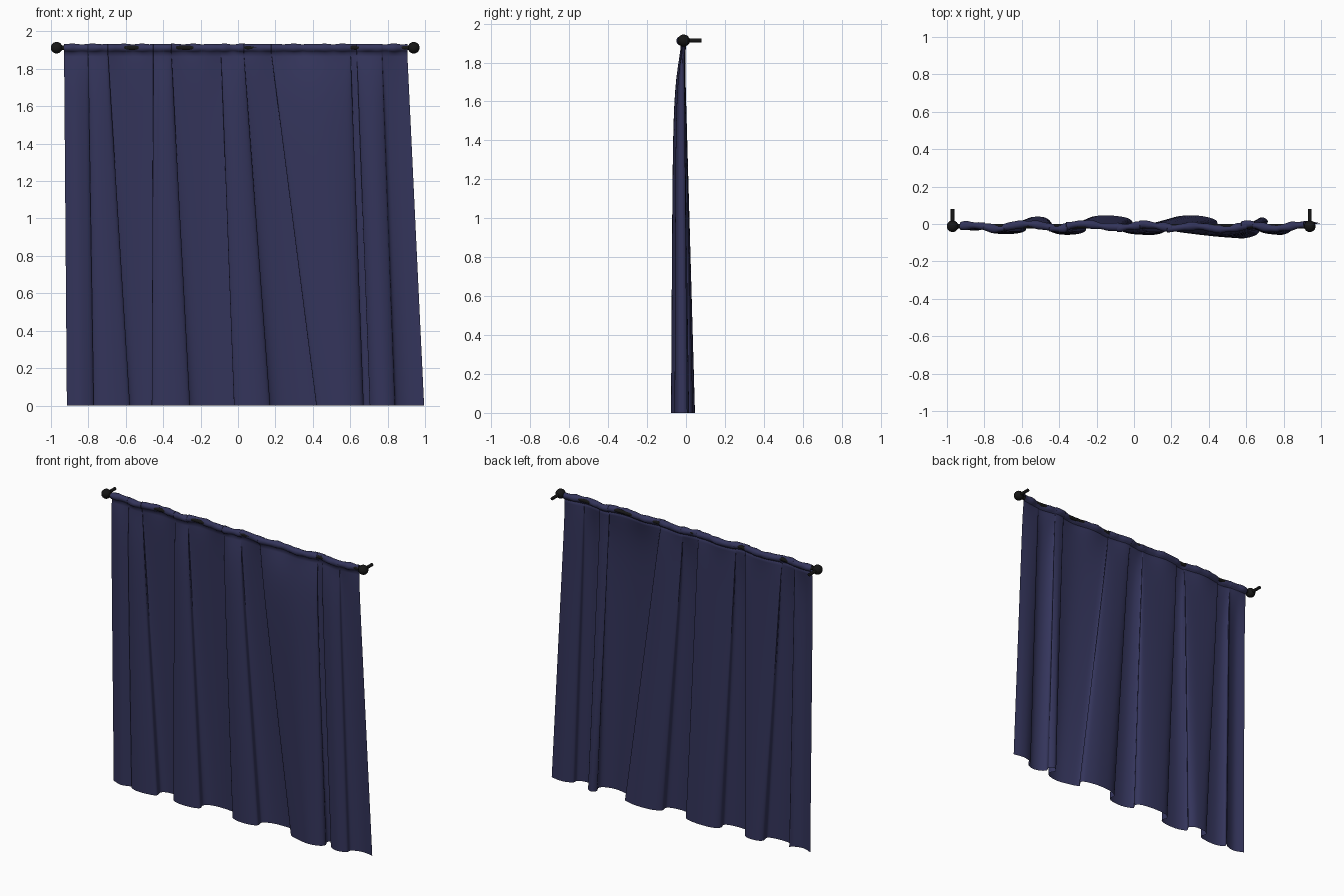
import bpy, bmesh, math
from mathutils import Vector

if "Cube" in bpy.data.objects:
    bpy.data.objects.remove(bpy.data.objects["Cube"])

ROD_Y, ROD_Z = -0.012, 1.913
HEM_Z = 1.886


def material(name, rgb):
    m = bpy.data.materials.new(name)
    m.diffuse_color = (*rgb, 1)
    m.use_nodes = True
    m.node_tree.nodes["Principled BSDF"].inputs["Base Color"].default_value = m.diffuse_color
    return m


navy = material("navy_cloth", (0.034, 0.035, 0.105))
black = material("black_metal", (0.008, 0.008, 0.008))

# Fold line along the floor (x, y), seen from above
folds = [(-.915, -.012), (-.85, -.035), (-.79, -.022), (-.765, -.003), (-.77, -.03),
         (-.72, -.052), (-.64, -.052), (-.58, -.035), (-.585, .012), (-.55, .036),
         (-.48, .036), (-.445, .008), (-.46, -.03), (-.40, -.055), (-.31, -.055),
         (-.258, -.035), (-.265, .01), (-.22, .040), (-.12, .045), (-.03, .03),
         (-.005, 0), (-.02, -.03), (.04, -.056), (.12, -.056), (.17, -.035),
         (.17, .01), (.23, .04), (.34, .045), (.43, .025), (.445, -.005),
         (.42, -.038), (.50, -.065), (.58, -.077), (.65, -.06), (.672, -.03),
         (.655, .01), (.68, .036), (.715, .018), (.705, -.02), (.74, -.05),
         (.79, -.058), (.835, -.04), (.845, -.008), (.89, .012), (.94, .015), (.995, .004)]

# Where floor positions end up at the rod (x floor, x rod)
lean = [(-.915, -.93), (-.77, -.80), (-.58, -.70), (-.45, -.43), (-.26, -.36),
        (-.02, -.09), (.17, .03), (.44, .19), (.67, .60), (.72, .65), (.84, .77), (.995, .905)]


def rod_x(x):
    for (a, ta), (b, tb) in zip(lean, lean[1:]):
        if x <= b or b == lean[-1][0]:
            return ta + (tb - ta) * (x - a) / (b - a)


def smooth_path(pts, n):
    p = [Vector(q) for q in pts]
    p = [2 * p[0] - p[1]] + p + [2 * p[-1] - p[-2]]
    out = []
    for i in range(1, len(p) - 2):
        a, b, c, d = p[i - 1:i + 3]
        for k in range(n):
            t = k / n
            out.append(0.5 * (2 * b + (c - a) * t + (2 * a - 5 * b + 4 * c - d) * t * t
                              + (3 * b - a - 3 * c + d) * t ** 3))
    return out + [p[-2]]


# Curtain: rod pocket wrapping the rod, then the hanging cloth
def curtain_column(x, y):
    xt = rod_x(x)
    wave = math.sin(xt * 47) + 0.6 * math.sin(xt * 83 + 1)
    cy = ROD_Y + 0.008 * math.sin(xt * 21 + 1) + 0.1 * y
    ry, rz = 0.020 + 0.003 * wave, 0.021 + 0.0016 * math.sin(xt * 70) + 0.001 * wave
    col = []
    for k in range(13):
        a = -math.pi / 2 + 2 * math.pi * k / 12
        z = ROD_Z - 0.001 + rz * math.sin(a)
        if k in (0, 12):
            z = HEM_Z
        col.append((xt, cy + ry * math.cos(a), z))
    for k in range(1, 21):
        t = (k / 20) ** 1.5
        gain = 0.25 + 0.45 * (1 - math.exp(-10 * t)) + 0.3 * t if y < 0 else 0.1 + 0.9 * t
        blend = math.exp(-25 * t)
        yy = y * gain + ROD_Y * (1 - t)
        col.append((xt + (x - xt) * t, cy * blend + yy * (1 - blend), HEM_Z * (1 - t)))
    return col


bm = bmesh.new()
cols = [[bm.verts.new(c) for c in curtain_column(p.x, p.y)] for p in smooth_path(folds, 6)]
for a, b in zip(cols, cols[1:]):
    for i in range(len(a) - 1):
        bm.faces.new((a[i], a[i + 1], b[i + 1], b[i]))
me = bpy.data.meshes.new("curtain")
bm.to_mesh(me)
bm.free()
me.materials.append(navy)
me.shade_smooth()
bpy.context.collection.objects.link(bpy.data.objects.new("curtain", me))


# Metal hardware
def finish(name):
    o = bpy.context.object
    o.name = name
    o.data.materials.append(black)
    bpy.ops.object.shade_smooth_by_angle(angle=math.radians(40))


def cylinder(name, start, end, r):
    s, e = Vector(start), Vector(end)
    bpy.ops.mesh.primitive_cylinder_add(vertices=20, radius=r, depth=(e - s).length,
                                        location=(s + e) / 2,
                                        rotation=(e - s).to_track_quat('Z', 'Y').to_euler())
    finish(name)


cylinder("curtain_rod", (-.97, ROD_Y, ROD_Z), (.94, ROD_Y, ROD_Z), 0.012)
for side, x in (("left", -.97), ("right", .94)):
    bpy.ops.mesh.primitive_uv_sphere_add(segments=24, ring_count=14, radius=0.031,
                                         location=(x, ROD_Y, ROD_Z))
    finish(side + "_finial")
    cylinder(side + "_wall_bracket", (x, ROD_Y, ROD_Z), (x, 0.08, ROD_Z), 0.010)
